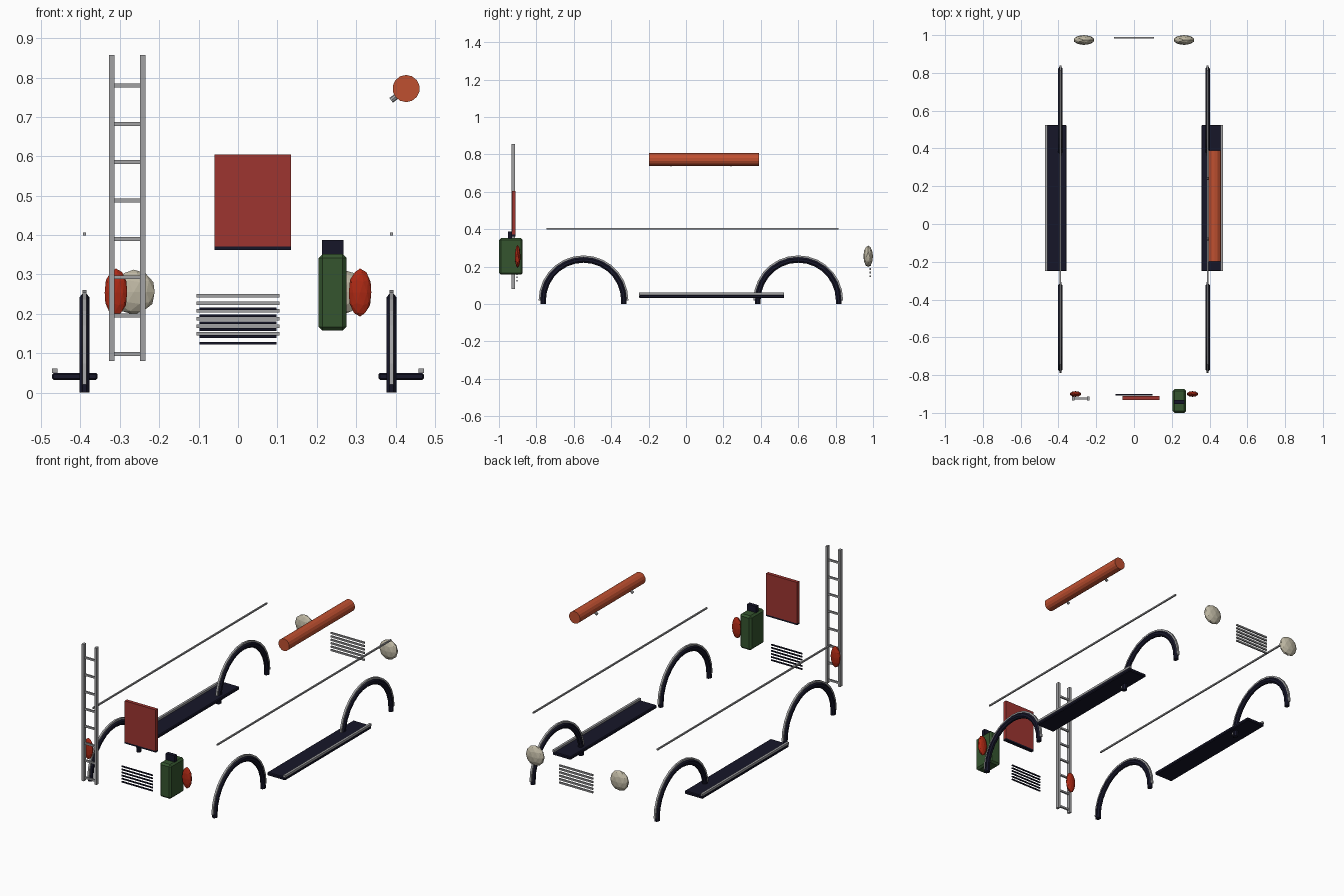
import bpy, bmesh, math
from mathutils import Matrix, Vector

cube = bpy.data.objects.get("Cube")
if cube:
    bpy.data.objects.remove(cube, do_unlink=True)


def material(name, r, g, b):
    m = bpy.data.materials.new(name)
    m.use_nodes = True
    m.diffuse_color = (r, g, b, 1)
    bsdf = next(n for n in m.node_tree.nodes if n.type == 'BSDF_PRINCIPLED')
    bsdf.inputs["Base Color"].default_value = (r, g, b, 1)
    bsdf.inputs["Roughness"].default_value = 0.7
    return m


DARK = material("dark_navy", 0.008, 0.008, 0.022)
GREY = material("steel_grey", 0.36, 0.36, 0.37)
ORANGE = material("orange", 0.52, 0.08, 0.03)
RED = material("panel_red", 0.34, 0.035, 0.03)
LAMP = material("lamp_red", 0.42, 0.022, 0.007)
GREEN = material("can_green", 0.035, 0.09, 0.028)
CREAM = material("lamp_cream", 0.52, 0.48, 0.37)


def finish(bm, name, mat):
    bmesh.ops.recalc_face_normals(bm, faces=bm.faces)
    me = bpy.data.meshes.new(name)
    bm.to_mesh(me)
    bm.free()
    me.materials.append(mat)
    ob = bpy.data.objects.new(name, me)
    bpy.context.collection.objects.link(ob)
    return ob


def box(name, mat, x, y, z, bevel=0):
    """Box from (min, max) pairs on each axis."""
    bm = bmesh.new()
    size = [b - a for a, b in (x, y, z)]
    mid = [(a + b) / 2 for a, b in (x, y, z)]
    bmesh.ops.create_cube(bm, size=1, matrix=Matrix.Translation(mid) @ Matrix.Diagonal((*size, 1)))
    if bevel:
        bmesh.ops.bevel(bm, geom=bm.edges[:], offset=bevel, segments=1, affect='EDGES')
    return finish(bm, name, mat)


def rod(name, mat, start, end, radius, sides):
    a, b = Vector(start), Vector(end)
    turn = (b - a).to_track_quat('Z', 'Y').to_matrix().to_4x4()
    bm = bmesh.new()
    bmesh.ops.create_cone(bm, cap_ends=True, segments=sides, radius1=radius, radius2=radius,
                          depth=(b - a).length, matrix=Matrix.Translation((a + b) / 2) @ turn)
    return finish(bm, name, mat)


def lamp(name, mat, centre, radii):
    bm = bmesh.new()
    bmesh.ops.create_icosphere(bm, subdivisions=2, radius=1,
                               matrix=Matrix.Translation(centre) @ Matrix.Diagonal((*radii, 1)))
    return finish(bm, name, mat)


def arch(name, mat, x, y, z, radius, half_r, half_x, sides, foot, steps=14):
    """Sweep a small polygon over a half circle, with optional straight feet."""
    path = [(math.pi * i / steps, 0) for i in range(steps + 1)]
    if foot:
        path = [(0, -foot)] + path + [(math.pi, -foot)]
    bm = bmesh.new()
    rings = []
    k = 1 / math.cos(math.pi / sides)
    for angle, drop in path:
        ring = []
        for j in range(sides):
            t = 2 * math.pi * (j + 0.5) / sides
            r = radius + half_r * k * math.cos(t)
            ring.append(bm.verts.new((x + half_x * k * math.sin(t),
                                      y + r * math.cos(angle), z + r * math.sin(angle) + drop)))
        rings.append(ring)
    for p, q in zip(rings, rings[1:]):
        for j in range(sides):
            n = (j + 1) % sides
            bm.faces.new((p[j], p[n], q[n], q[j]))
    bm.faces.new(rings[0])
    bm.faces.new(rings[-1])
    return finish(bm, name, mat)


# Paired side parts
for side, s in (("left", 1), ("right", -1)):
    def span(a, b):
        return tuple(sorted((s * a, s * b)))
    for end, y in (("front", -0.548), ("rear", 0.6)):
        arch(f"{side}_{end}_wheel_arch", DARK, s * 0.39, y, 0.02, 0.216, 0.015, 0.0125, 8, 0.02)
        arch(f"{side}_{end}_arch_trim", GREY, s * 0.39, y, 0.02, 0.234, 0.006, 0.0055, 4, 0)
    box(f"{side}_running_board", DARK, span(0.357, 0.472), (-0.25, 0.525), (0.032, 0.05), 0.004)
    box(f"{side}_board_trim", GREY, span(0.459, 0.472), (-0.25, 0.525), (0.049, 0.061))
    box(f"{side}_side_rail", GREY, span(0.386, 0.394), (-0.745, 0.815), (0.399, 0.407))
    lamp(f"{side}_tail_lamp", LAMP, (s * 0.31, -0.9, 0.254), (0.03, 0.015, 0.061))
    lamp(f"{side}_headlamp", CREAM, (s * 0.265, 0.974, 0.255), (0.056, 0.026, 0.057))

# Roll tube with its two pegs
rod("roll_tube", ORANGE, (0.427, -0.198, 0.772), (0.427, 0.39, 0.772), 0.0345, 14)
for i, y in enumerate((-0.08, 0.24)):
    rod(f"tube_peg_{i + 1}", GREY, (0.41, y, 0.758), (0.389, y, 0.742), 0.0075, 8)

# Ladder
for i, x in enumerate((-0.321, -0.242)):
    box(f"ladder_rail_{i + 1}", GREY, (x - 0.007, x + 0.007), (-0.934, -0.914), (0.08, 0.857))
for i in range(8):
    z = 0.098 + i * 0.0974
    box(f"ladder_rung_{i + 1}", GREY, (-0.317, -0.246), (-0.929, -0.919), (z - 0.005, z + 0.005))

# Slatted grilles: dark at the front, grey at the rear
for i in range(6):
    z = 0.125 + i * 0.0175
    box(f"front_vent_slat_{i + 1}", DARK, (-0.098, 0.098), (-0.907, -0.901), (z - 0.0035, z + 0.0035))
    z = 0.149 + i * 0.0194
    box(f"rear_grille_slat_{i + 1}", GREY, (-0.106, 0.106), (0.981, 0.989), (z - 0.0045, z + 0.0045))

# Hanging panel with dark lower edge
box("hanging_panel", RED, (-0.06, 0.135), (-0.931, -0.911), (0.371, 0.604))
box("panel_lower_edge", DARK, (-0.06, 0.135), (-0.931, -0.911), (0.362, 0.371))

# Fuel can with carrying handle
box("fuel_can", GREEN, (0.205, 0.276), (-1.0, -0.873), (0.157, 0.352), 0.01)
box("can_handle", DARK, (0.213, 0.268), (-0.953, -0.931), (0.345, 0.387))
